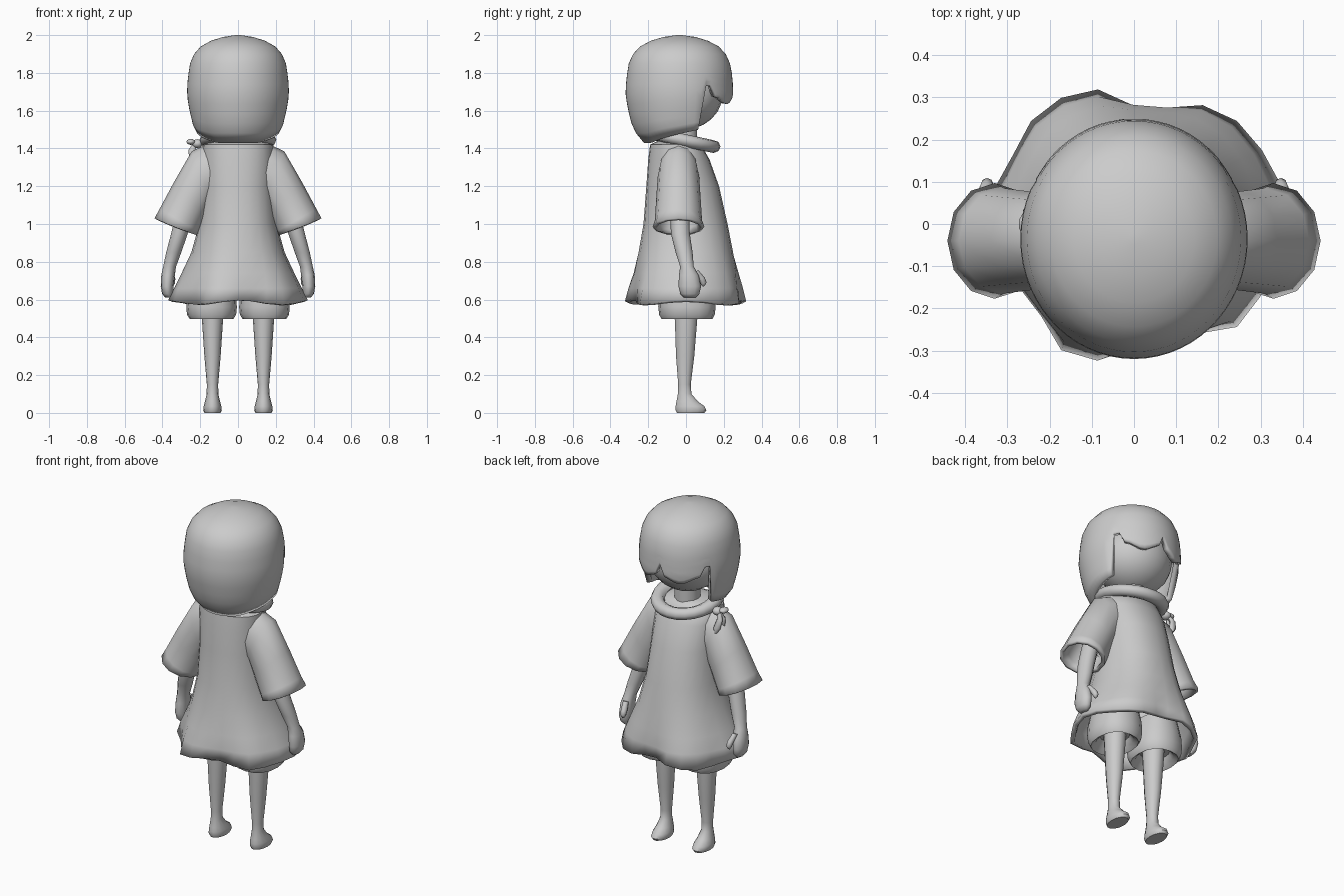
import bpy, bmesh, math
from mathutils import Vector

if "Cube" in bpy.data.objects:
    bpy.data.objects.remove(bpy.data.objects["Cube"])

grey = bpy.data.materials.new("plain grey")
grey.diffuse_color = (0.6, 0.6, 0.6, 1)
grey.use_nodes = True
grey.node_tree.nodes["Principled BSDF"].inputs["Base Color"].default_value = grey.diffuse_color
TAU = 2 * math.pi


def ring(c, u, v, n=14, p=2.0):
    """Rounded (super)ellipse around c with half axes u and v."""
    c, u, v = Vector(c), Vector(u), Vector(v)
    f = lambda w: math.copysign(abs(w) ** (2 / p), w)
    return [c + u * f(math.cos(TAU * i / n)) + v * f(math.sin(TAU * i / n)) for i in range(n)]


def flat(x, y0, y1, z, hx, n=14, p=2.0):
    """Level ring centred on x, reaching from y0 to y1."""
    return ring((x, (y0 + y1) / 2, z), (hx, 0, 0), (0, (y1 - y0) / 2, 0), n, p)


def loft(name, rings, start=True, end=True, loop=False, thick=0, angle=50):
    bm = bmesh.new()
    vs = [[bm.verts.new(p) for p in r] for r in rings]
    pairs = list(zip(vs, vs[1:])) + ([(vs[-1], vs[0])] if loop else [])
    for a, b in pairs:
        for i in range(len(a)):
            j = (i + 1) % len(a)
            bm.faces.new((a[i], a[j], b[j], b[i]))
    if start and not loop:
        bm.faces.new(vs[0])
    if end and not loop:
        bm.faces.new(vs[-1])
    bmesh.ops.recalc_face_normals(bm, faces=bm.faces)
    me = bpy.data.meshes.new(name)
    bm.to_mesh(me)
    bm.free()
    ob = bpy.data.objects.new(name, me)
    bpy.context.collection.objects.link(ob)
    if thick:
        m = ob.modifiers.new("thickness", 'SOLIDIFY')
        m.thickness, m.offset = thick, -1
    finish(ob, angle)
    return ob


def finish(ob, angle=50):
    ob.data.materials.append(grey)
    bpy.ops.object.select_all(action='DESELECT')
    ob.select_set(True)
    bpy.context.view_layer.objects.active = ob
    bpy.ops.object.shade_smooth_by_angle(angle=math.radians(angle))


def ball(name, loc, size, seg=20, rows=12):
    bpy.ops.mesh.primitive_uv_sphere_add(segments=seg, ring_count=rows, radius=1, location=loc)
    ob = bpy.context.object
    ob.name, ob.scale = name, size
    finish(ob)


def lerp_table(tab, z):
    for (z0, r0), (z1, r1) in zip(tab, tab[1:]):
        if z >= z1:
            return r0 + (r1 - r0) * (z0 - z) / (z0 - z1)
    return tab[-1][1]


# Head and neck
ball("head", (0, -0.01, 1.69), (0.215, 0.205, 0.19))
loft("neck", [flat(0, -0.09, 0.06, z, 0.07) for z in (1.38, 1.56)])

# Bobbed hair: columns run from the crown to a lower edge that depends on direction
PROFILE = [(2.0, 0.05), (1.99, 0.3), (1.97, 0.53), (1.94, 0.73), (1.9, 0.86), (1.85, 0.94),
           (1.76, 0.99), (1.68, 1.0), (1.6, 0.95), (1.5, 0.86), (1.43, 0.66)]


def hair_edge(d):
    """Lower edge height; d is degrees away from straight ahead."""
    if d < 4:
        return 1.74                                   # notch in the fringe
    if d < 54:
        return 1.655 + 0.02 * math.cos(d / 50 * TAU)  # fringe
    if d < 65:
        return 1.73                                   # gap at the temple
    return 1.50 - 0.07 * min(1, (d - 65) / 75)        # sides and nape


COLS = 60
hair = []
for row in range(14):
    pts = []
    for i in range(COLS):
        a = TAU * i / COLS
        d = abs((math.degrees(a) - 90 + 180) % 360 - 180)
        dome = (2.0, 1.99, 1.97, 1.94, 1.9, 1.85, 1.79)
        z = dome[row] if row < 7 else 1.79 + (hair_edge(d) - 1.79) * (row - 6) / 7
        r = lerp_table(PROFILE, z)
        if d < 56 and z < 1.8:
            r = max(r, 0.98)
        pts.append(Vector((0.27 * r * math.cos(a), -0.035 + 0.285 * r * math.sin(a), z)))
    hair.append(pts)
loft("hair", hair, end=False, thick=0.03)

# Scarf loop, lower at the front
loop = []
for k in range(24):
    a = TAU * k / 24
    rad = Vector((math.cos(a), math.sin(a), 0))
    c = Vector((0.165 * rad.x, -0.02 + 0.165 * rad.y, 1.445 - 0.035 * rad.y))
    loop.append(ring(c, rad * 0.038, (0, 0, 0.034), 8))
loft("scarf", loop, loop=True)

# Scarf knot with bows and tails at the side
ball("scarf_knot", (-0.215, 0.01, 1.425), (0.03, 0.03, 0.024), 10, 6)
ball("scarf_bow", (-0.25, 0.0, 1.435), (0.024, 0.03, 0.016), 10, 6)
for name, dy in (("scarf_tail_front", 0.035), ("scarf_tail_back", -0.01)):
    loft(name, [ring((x, 0.01 + dy * t, z), (w, 0, 0), (0, 0.012, 0.004), 8)
                for x, z, w, t in ((-0.225, 1.43, 0.012, 0), (-0.245, 1.39, 0.018, 0.6),
                                   (-0.235, 1.34, 0.022, 1), (-0.228, 1.31, 0.006, 1.1))])

# Dress: oval body that flares into a wavy hem
HEM = (.37, .36, .35, .345, .325, .285, .28, .33, .345, .345, .33, .34,
       .37, .35, .31, .31, .345, .335, .295, .275, .30, .345, .345, .36)
hem = [Vector((r * math.cos(TAU * i / 24), r * math.sin(TAU * i / 24),
               0.585 + 0.012 * math.cos(TAU * i / 6))) for i, r in enumerate(HEM)]
dress = [hem]
for z, hx, y0, y1, mix in ((0.66, 0.29, -0.285, 0.285, 0.6), (0.74, 0.26, -0.26, 0.265, 0.35),
                           (0.85, 0.23, -0.245, 0.245, 0.12), (1.0, 0.205, -0.225, 0.22, 0),
                           (1.2, 0.19, -0.21, 0.175, 0), (1.34, 0.19, -0.2, 0.125, 0),
                           (1.42, 0.185, -0.19, 0.08, 0), (1.45, 0.1, -0.13, 0.05, 0)):
    oval = flat(0, y0, y1, z, hx, 24, 2.2)
    dress.append([p + (Vector((h.x, h.y, z)) - p) * mix for p, h in zip(oval, hem)])
loft("dress", dress, start=False, thick=0.025)

for s, side in ((1, "right"), (-1, "left")):
    # Wide sleeve, open at the cuff
    sleeve = []
    for x, z, ux, uz, hy in ((0.10, 1.30, 0.07, 0.12, 0.10), (0.19, 1.25, 0.055, 0.135, 0.11),
                             (0.255, 1.13, 0.085, 0.09, 0.118), (0.31, 1.02, 0.105, 0.06, 0.125),
                             (0.33, 0.985, 0.112, 0.045, 0.137)):
        sleeve.append(ring((s * x, -0.04, z), (s * ux, 0, uz), (0, hy, 0), 12))
    loft(side + "_sleeve", sleeve, end=False, thick=0.02)

    # Arm and mitten hand
    loft(side + "_arm", [flat(s * x, y - hy, y + hy, z, hx, 12) for x, y, z, hx, hy in (
        (0.27, -0.035, 1.1, 0.045, 0.05), (0.31, -0.03, 0.95, 0.044, 0.05),
        (0.34, -0.01, 0.85, 0.04, 0.045), (0.362, 0.005, 0.775, 0.034, 0.036),
        (0.37, 0.015, 0.73, 0.036, 0.052), (0.375, 0.02, 0.67, 0.034, 0.06),
        (0.372, 0.02, 0.63, 0.03, 0.05), (0.368, 0.02, 0.61, 0.016, 0.03))])
    loft(side + "_thumb", [ring((s * x, y, z), (r, 0, 0), (0, r, 0.005), 8) for x, y, z, r in (
        (0.36, 0.05, 0.75, 0.016), (0.35, 0.082, 0.71, 0.018),
        (0.348, 0.094, 0.685, 0.015), (0.348, 0.096, 0.672, 0.006))])

    # Puffed leg of the shorts
    loft(side + "_short_leg", [flat(s * 0.14, 0.005 - hy, 0.005 + hy, z, hx, 16, 2.3) for z, hx, hy in (
        (0.72, 0.11, 0.13), (0.62, 0.13, 0.15), (0.56, 0.134, 0.152),
        (0.52, 0.13, 0.147), (0.497, 0.115, 0.135), (0.515, 0.09, 0.11), (0.55, 0.075, 0.08))])

    # Leg flowing into the foot
    loft(side + "_leg", [flat(s * x, y0, y1, z, hx) for x, y0, y1, z, hx in (
        (0.135, -0.07, 0.07, 0.62, 0.06), (0.135, -0.06, 0.06, 0.48, 0.055),
        (0.135, -0.054, 0.045, 0.3, 0.043), (0.135, -0.042, 0.026, 0.15, 0.03),
        (0.135, -0.044, 0.03, 0.1, 0.031), (0.135, -0.052, 0.065, 0.06, 0.04),
        (0.135, -0.057, 0.1, 0.035, 0.047), (0.135, -0.057, 0.11, 0.014, 0.049),
        (0.135, -0.05, 0.1, 0.0, 0.043))])
